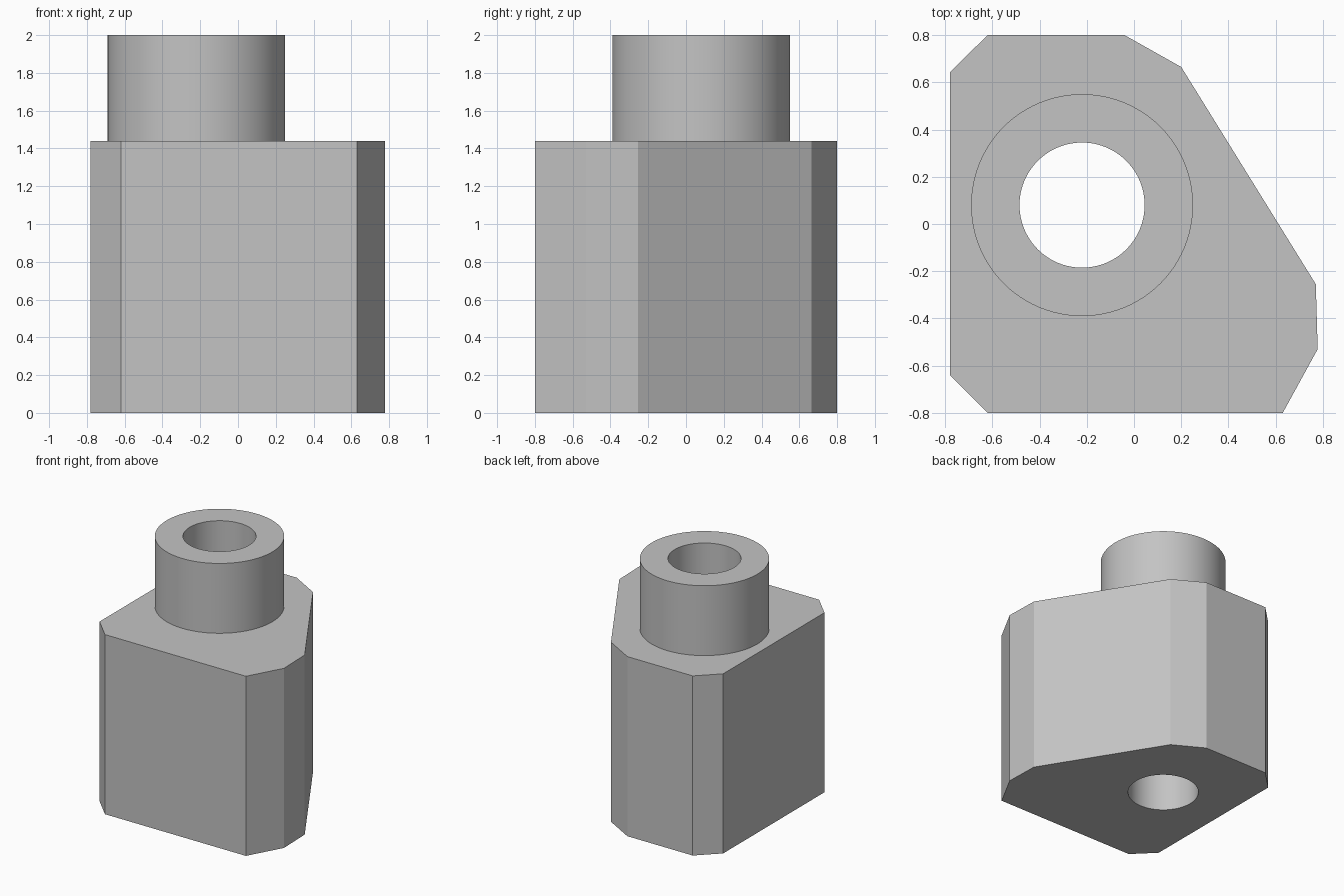
import bpy
import bmesh
from math import pi, radians
from mathutils import Vector

cube = bpy.data.objects.get("Cube")
if cube:
    bpy.data.objects.remove(cube, do_unlink=True)

BORE_CENTRE = Vector((-0.22, 0.08, 0))
BORE_RADIUS = 0.265
COLLAR_RADIUS = 0.47
BODY_TOP = 1.44
COLLAR_TOP = 2.0
SEGMENTS = 96

grey = bpy.data.materials.new("light_grey")
grey.use_nodes = True
colour = (0.55, 0.55, 0.55, 1)
grey.diffuse_color = colour
grey.node_tree.nodes["Principled BSDF"].inputs["Base Color"].default_value = colour


def make_object(name, bm):
    bmesh.ops.recalc_face_normals(bm, faces=bm.faces)
    mesh = bpy.data.meshes.new(name)
    bm.to_mesh(mesh)
    bm.free()
    mesh.materials.append(grey)
    obj = bpy.data.objects.new(name, mesh)
    bpy.context.collection.objects.link(obj)
    return obj


def smooth(obj):
    bpy.ops.object.select_all(action="DESELECT")
    obj.select_set(True)
    bpy.context.view_layer.objects.active = obj
    bpy.ops.object.shade_smooth_by_angle(angle=radians(20))


# Block: extruded outline with clipped corners
outline = [(-0.62, -0.8), (0.63, -0.8), (0.778, -0.53), (0.77, -0.255), (0.2, 0.665),
           (-0.04, 0.8), (-0.62, 0.8), (-0.78, 0.643), (-0.78, -0.64)]
bm = bmesh.new()
base = bm.faces.new([bm.verts.new((x, y, 0)) for x, y in outline])
top = bmesh.ops.extrude_face_region(bm, geom=[base], use_keep_orig=True)["geom"]
bmesh.ops.translate(bm, vec=(0, 0, BODY_TOP),
                    verts=[v for v in top if isinstance(v, bmesh.types.BMVert)])
body = make_object("block_body", bm)

# Bore cutter through the block
bm = bmesh.new()
bmesh.ops.create_cone(bm, cap_ends=True, segments=SEGMENTS, radius1=BORE_RADIUS,
                      radius2=BORE_RADIUS, depth=4)
bmesh.ops.translate(bm, vec=BORE_CENTRE, verts=bm.verts)
cutter = make_object("bore_cutter", bm)

# Apply the bore, then discard the cutter
cut = body.modifiers.new("bore", "BOOLEAN")
cut.operation = "DIFFERENCE"
cut.solver = "EXACT"
cut.object = cutter
bpy.context.view_layer.objects.active = body
bpy.ops.object.modifier_apply(modifier=cut.name)
bpy.data.objects.remove(cutter, do_unlink=True)
smooth(body)

# Collar: hollow tube profile spun around the bore axis
bm = bmesh.new()
profile = [(BORE_RADIUS, BODY_TOP), (BORE_RADIUS, COLLAR_TOP),
           (COLLAR_RADIUS, COLLAR_TOP), (COLLAR_RADIUS, BODY_TOP)]
points = [bm.verts.new(BORE_CENTRE + Vector((r, 0, z))) for r, z in profile]
edges = [bm.edges.new(pair) for pair in zip(points, points[1:])]
bmesh.ops.spin(bm, geom=points + edges, cent=BORE_CENTRE, axis=(0, 0, 1),
               angle=2 * pi, steps=SEGMENTS)
bmesh.ops.remove_doubles(bm, verts=bm.verts, dist=0.0001)
# Close the seat ring so the tube is solid
rim = [e for e in bm.edges if e.is_boundary]
bmesh.ops.bridge_loops(bm, edges=rim)
collar = make_object("collar", bm)
smooth(collar)
